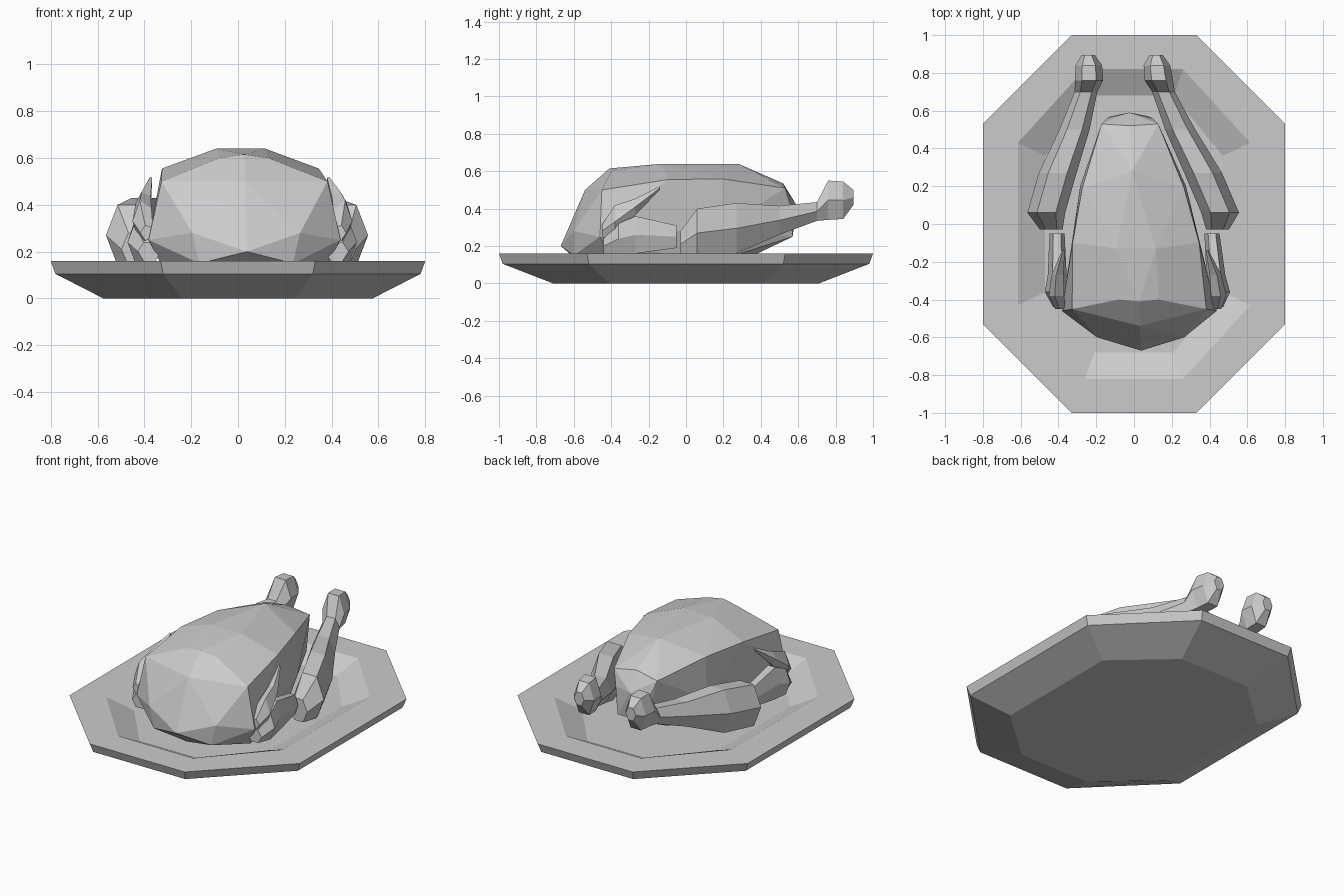
import bpy, bmesh, math

cube = bpy.data.objects.get("Cube")
if cube:
    bpy.data.objects.remove(cube, do_unlink=True)

grey = bpy.data.materials.new("light_grey")
grey.use_nodes = True
colour = (0.6, 0.6, 0.6, 1)
grey.diffuse_color = colour
grey.node_tree.nodes["Principled BSDF"].inputs["Base Color"].default_value = colour


def finish(name, bm):
    bmesh.ops.recalc_face_normals(bm, faces=bm.faces)
    mesh = bpy.data.meshes.new(name)
    bm.to_mesh(mesh)
    bm.free()
    mesh.materials.append(grey)
    obj = bpy.data.objects.new(name, mesh)
    bpy.context.collection.objects.link(obj)
    return obj


def loft(name, rings):
    """Join rings of points with quads and close both ends."""
    bm = bmesh.new()
    rows = [[bm.verts.new(p) for p in ring] for ring in rings]
    for a, b in zip(rows, rows[1:]):
        for i in range(len(a)):
            j = (i + 1) % len(a)
            bm.faces.new((a[i], a[j], b[j], b[i]))
    bm.faces.new(rows[0])
    bm.faces.new(rows[-1])
    return finish(name, bm)


def octagon(x, y, cx, cy, z):
    """Octagon of half size x, y whose corners are cut at cx, cy."""
    quarter = [(x, cy), (cx, y)]
    pts = quarter + [(-a, b) for a, b in quarter[::-1]]
    pts += [(-a, -b) for a, b in pts]
    return [(a, b, z) for a, b in pts]


def limb(name, side, lean, stations, sides=6):
    """Faceted limb through stations of x, y, z, half width, half height."""
    rings = []
    for x, y, z, w, h in stations:
        ring = []
        for i in range(sides):
            a = math.tau * i / sides
            ring.append((side * (x + w * math.cos(a)) - lean * y, y,
                         z + h * math.sin(a) / math.sin(math.tau / 6)))
        rings.append(ring)
    return loft(name, rings)


# Platter: foot, flared side, rim and sunken well
loft("platter", [
    octagon(0.575, 0.71, 0.24, 0.41, 0),
    octagon(0.78, 0.98, 0.32, 0.52, 0.105),
    octagon(0.8, 1.0, 0.33, 0.53, 0.16),
    octagon(0.615, 0.82, 0.26, 0.43, 0.16),
    octagon(0.47, 0.68, 0.21, 0.36, 0.09),
])

# Roast body: faceted shell around half a set of points, mirrored
half_body = [
    # breast ridge and top
    (0, -0.54, 0.5), (0.105, -0.4, 0.6), (0, -0.41, 0.615),
    (0.105, -0.13, 0.64), (0, 0.28, 0.64), (0, 0.52, 0.535),
    # shoulder line
    (0.355, -0.45, 0.5), (0.335, -0.1, 0.555), (0.27, 0.19, 0.56), (0.15, 0.53, 0.51),
    # breast front
    (0, -0.67, 0.2), (0.23, -0.6, 0.28), (0.41, -0.46, 0.25), (0.2, -0.6, 0.15),
    # flanks and tail
    (0.33, -0.1, 0.3), (0.28, 0.2, 0.3), (0.12, 0.56, 0.42),
    (0, 0.59, 0.42), (0.1, 0.57, 0.25),
    # underside
    (0.34, -0.4, 0.12), (0.25, 0.1, 0.1), (0.1, 0.36, 0.15), (0, -0.55, 0.1),
]
bm = bmesh.new()
for x, y, z in half_body:
    for s in ((1, -1) if x else (1,)):
        bm.verts.new((s * x + 0.005 - 0.05 * y, y, z))
hull = bmesh.ops.convex_hull(bm, input=bm.verts)
spare = {v for v in hull["geom_interior"] + hull["geom_unused"]
         if isinstance(v, bmesh.types.BMVert)}
bmesh.ops.delete(bm, geom=list(spare), context="VERTS")
finish("body", bm)

# Drumsticks with end knobs, and folded wings
for side, word in ((1, "left"), (-1, "right")):
    limb(word + "_drumstick", side, 0.07, [
        (0.44, -0.03, 0.21, 0.06, 0.07),
        (0.46, 0.06, 0.27, 0.1, 0.13),
        (0.385, 0.27, 0.295, 0.1, 0.135),
        (0.28, 0.5, 0.338, 0.08, 0.077),
        (0.205, 0.7, 0.385, 0.06, 0.05),
        (0.185, 0.76, 0.445, 0.075, 0.105),
        (0.18, 0.84, 0.445, 0.07, 0.1),
        (0.18, 0.895, 0.46, 0.035, 0.04),
    ])
    limb(word + "_wing_tip", side, 0.05, [
        (0.41, -0.45, 0.28, 0.03, 0.03),
        (0.425, -0.38, 0.33, 0.045, 0.08),
        (0.415, -0.27, 0.41, 0.035, 0.04),
        (0.38, -0.14, 0.51, 0.008, 0.008),
    ], 5)
    limb(word + "_wing", side, 0.05, [
        (0.4, -0.44, 0.2, 0.05, 0.04),
        (0.43, -0.36, 0.24, 0.06, 0.08),
        (0.42, -0.27, 0.26, 0.05, 0.1),
        (0.41, -0.05, 0.25, 0.04, 0.06),
    ])
